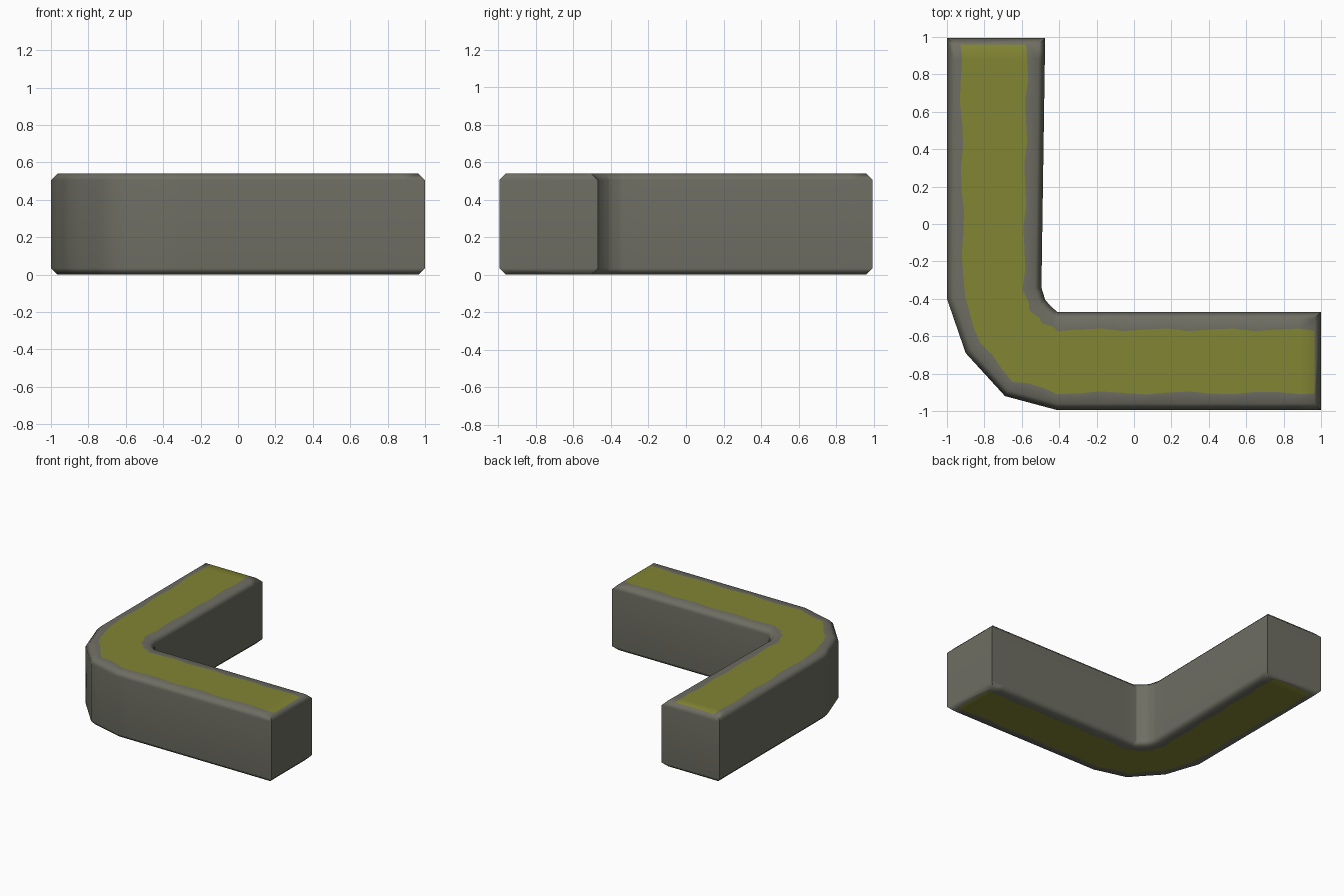
import bpy, bmesh, math
from mathutils import Vector

if "Cube" in bpy.data.objects:
    bpy.data.objects.remove(bpy.data.objects["Cube"])

H, C = 0.54, 0.035          # height and chamfer size


def material(name, rgb):
    m = bpy.data.materials.new(name)
    m.diffuse_color = (*rgb, 1)
    m.use_nodes = True
    m.node_tree.nodes["Principled BSDF"].inputs["Base Color"].default_value = m.diffuse_color
    return m


grey = material("stone_grey", (0.155, 0.155, 0.125))
gold = material("olive_gold", (0.225, 0.235, 0.033))

# Bend outline: (outer point, inner point, subdivisions to the next station)
path = [((-1, 0.995), (-0.475, 0.995), 12),
        ((-1, -0.40), (-0.495, -0.34), 3),
        ((-0.90, -0.69), (-0.475, -0.405), 3),
        ((-0.69, -0.92), (-0.445, -0.44), 3),
        ((-0.41, -0.995), (-0.41, -0.47), 12),
        ((1, -0.995), (1, -0.47), 0)]
stations = []
for (o0, i0, n), (o1, i1, _) in zip(path, path[1:]):
    for k in range(n):
        stations.append((Vector(o0).lerp(Vector(o1), k / n), Vector(i0).lerp(Vector(i1), k / n)))
stations.append((Vector(path[-1][0]), Vector(path[-1][1])))
last = len(stations) - 1

# Chamfered cross-section lofted along the bend, with a wavy gold strip on top and bottom
bm = bmesh.new()
rings = []
for s, (outer, inner) in enumerate(stations):
    across = (inner - outer).normalized()
    t = s / last
    out_in = 0.072 + 0.02 * min(1, t * 2.5) + 0.008 * math.sin(s * 1.7)
    inn_in = 0.095 + 0.008 * math.sin(s * 2.1 + 1)
    shift = Vector((0, -C)) if s == 0 else Vector((-C, 0)) if s == last else Vector((0, 0))
    flat = [outer + across * C, outer + across * out_in,
            inner - across * inn_in, inner - across * C]
    flat = [p + shift for p in flat]
    ring = [(outer, C), (outer, H - C)] + [(p, H) for p in flat]
    ring += [(inner, H - C), (inner, C)] + [(p, 0) for p in reversed(flat)]
    rings.append([bm.verts.new((p.x, p.y, z)) for p, z in ring])
for a, b in zip(rings, rings[1:]):
    for i in range(12):
        j = (i + 1) % 12
        f = bm.faces.new((a[i], a[j], b[j], b[i]))
        f.material_index = 1 if i in (3, 9) else 0
        f.smooth = True

# End caps with sloping top and bottom chamfers
for r in (rings[0], rings[-1]):
    for ids in ((0, 1, 6, 7), (1, 2, 3, 4, 5, 6), (7, 8, 9, 10, 11, 0)):
        bm.faces.new([r[i] for i in ids]).smooth = False
bmesh.ops.recalc_face_normals(bm, faces=bm.faces[:])

me = bpy.data.meshes.new("corner_kerb")
bm.to_mesh(me)
bm.free()
me.materials.append(grey)
me.materials.append(gold)
me.set_sharp_from_angle(angle=math.radians(50))
kerb = bpy.data.objects.new("corner_kerb", me)
bpy.context.collection.objects.link(kerb)

# Weighted normals keep the broad faces flat while the chamfers blend
wn = kerb.modifiers.new("weighted_normals", 'WEIGHTED_NORMAL')
wn.keep_sharp = True
